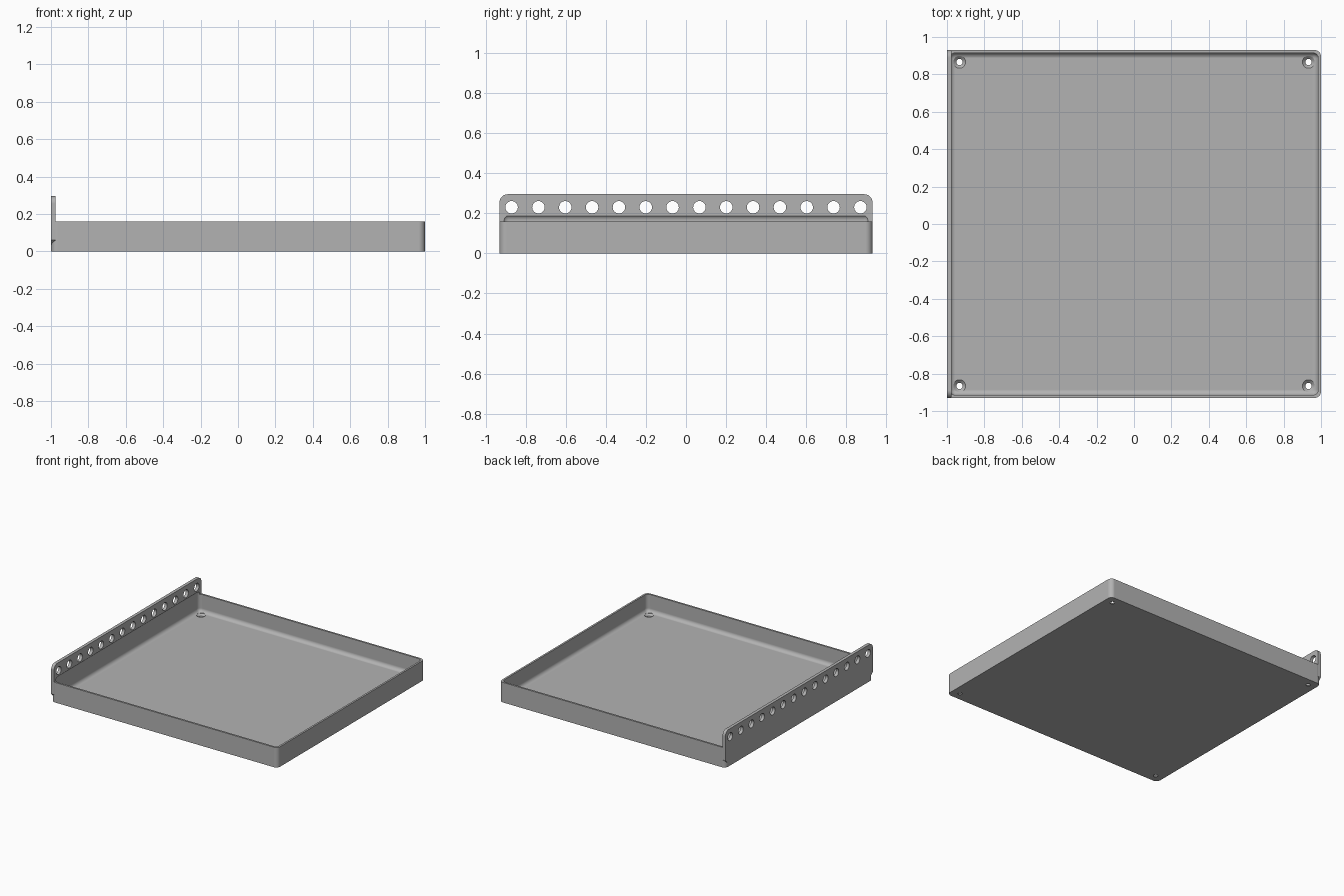
import bpy, bmesh, math
from mathutils import Matrix, Vector

cube = bpy.data.objects.get("Cube")
if cube:
    bpy.data.objects.remove(cube, do_unlink=True)

grey = bpy.data.materials.new("plain grey")
grey.use_nodes = True
colour = (0.45, 0.45, 0.45, 1)
grey.diffuse_color = colour
grey.node_tree.nodes["Principled BSDF"].inputs["Base Color"].default_value = colour


def finish(bm, name):
    bmesh.ops.recalc_face_normals(bm, faces=bm.faces)
    mesh = bpy.data.meshes.new(name)
    bm.to_mesh(mesh)
    bm.free()
    mesh.materials.append(grey)
    obj = bpy.data.objects.new(name, mesh)
    bpy.context.collection.objects.link(obj)
    return obj


def rounded_box(name, low, high, bevels):
    """Box between two corners; bevels lists (edge rule, radius, segments)."""
    bm = bmesh.new()
    low, high = Vector(low), Vector(high)
    bmesh.ops.create_cube(bm, size=1)
    for v in bm.verts:
        v.co = Vector([(a + b) / 2 + c * (b - a) for a, b, c in zip(low, high, v.co)])
    for rule, radius, segments in bevels:
        edges = [e for e in bm.edges if rule(e.verts[0].co, e.verts[1].co)]
        bmesh.ops.bevel(bm, geom=edges, offset=radius, segments=segments,
                        profile=0.5, affect='EDGES')
    return finish(bm, name)


def lathes(name, profile, places, steps=32):
    """Copies of a solid turned about z, each moved by a matrix."""
    bm = bmesh.new()
    for place in places:
        rings = [[bm.verts.new(place @ Vector((r * math.cos(k * math.tau / steps),
                                               r * math.sin(k * math.tau / steps), z)))
                  for k in range(steps)] for r, z in profile]
        bm.faces.new(rings[0])
        bm.faces.new(rings[-1])
        for a, b in zip(rings, rings[1:]):
            for k in range(steps):
                n = (k + 1) % steps
                bm.faces.new((a[k], a[n], b[n], b[k]))
    return finish(bm, name)


def combine(target, tool, operation):
    mod = target.modifiers.new(tool.name, 'BOOLEAN')
    mod.object, mod.operation, mod.solver = tool, operation, 'EXACT'
    bpy.context.view_layer.objects.active = target
    bpy.ops.object.modifier_apply(modifier=mod.name)
    bpy.data.objects.remove(tool, do_unlink=True)


def upright(a, b):
    return abs(a.z - b.z) > 0.05


def across(a, b):
    return abs(a.x - b.x) > 0.015 and abs(a.z - b.z) < 0.001


HALF_Y = 0.93

# Tray block and the hole strip along its side
tray = rounded_box("tray", (-1, -HALF_Y, 0), (1, HALF_Y, 0.16), [(upright, 0.035, 8)])
strip = rounded_box("side_strip", (-1, -HALF_Y, 0.03), (-0.975, HALF_Y, 0.295), [
    (lambda a, b: across(a, b) and a.z > 0.29, 0.04, 8),
    (lambda a, b: across(a, b) and a.z < 0.04, 0.03, 1)])
combine(tray, strip, 'UNION')

# Hollow with soft edges, cutting slightly into the strip
hollow = rounded_box("hollow", (-0.985, -0.915, 0.02), (0.985, 0.915, 0.195),
                     [(lambda a, b: True, 0.03, 8)])
combine(tray, hollow, 'DIFFERENCE')

# Countersunk screw holes in the four floor corners
corners = [Matrix.Translation((x, y, 0)) for x in (-0.933, 0.933) for y in (-0.866, 0.866)]
screws = lathes("screw_holes", [(0.017, -0.05), (0.017, 0.005), (0.033, 0.02), (0.033, 0.06)],
                corners)
combine(tray, screws, 'DIFFERENCE')

# Row of round holes through the strip
turn = Matrix.Rotation(math.pi / 2, 4, 'Y')
row = [Matrix.Translation((-0.99, -0.87 + 1.74 * i / 13, 0.23)) @ turn for i in range(14)]
holes = lathes("strip_holes", [(0.031, -0.05), (0.031, 0.05)], row)
combine(tray, holes, 'DIFFERENCE')

# Smooth curves, flat panels
bpy.ops.object.select_all(action='DESELECT')
tray.select_set(True)
bpy.context.view_layer.objects.active = tray
bpy.ops.object.shade_smooth_by_angle(angle=math.radians(30))
weighted = tray.modifiers.new("flat panels", 'WEIGHTED_NORMAL')
weighted.keep_sharp = True
